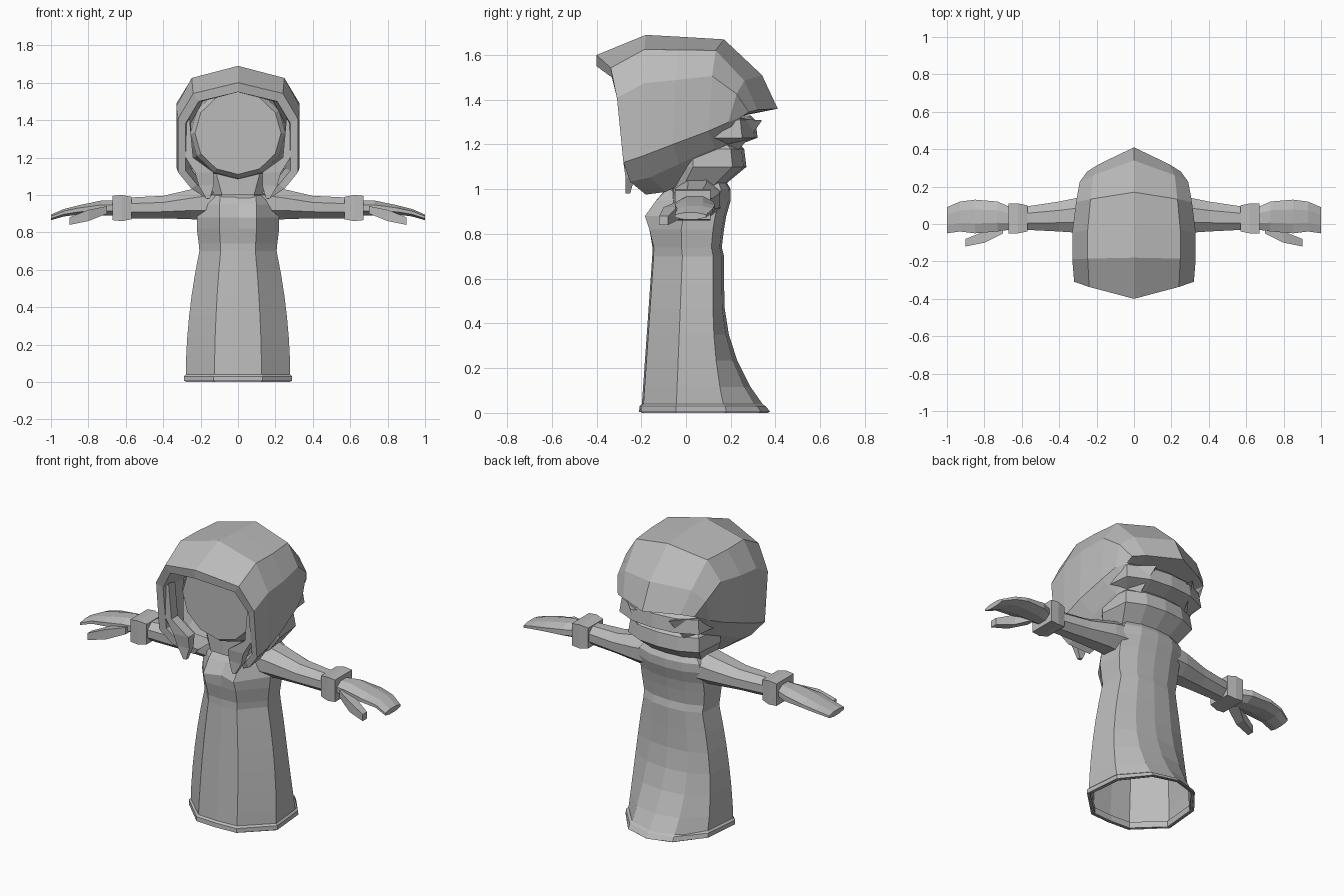
import bpy, bmesh, math
from mathutils import Vector

default_cube = bpy.data.objects.get("Cube")
if default_cube:
    bpy.data.objects.remove(default_cube)

GREY = (.5, .5, .5, 1)
clay = bpy.data.materials.new("clay grey")
clay.use_nodes = True
clay.diffuse_color = GREY
clay.node_tree.nodes["Principled BSDF"].inputs["Base Color"].default_value = GREY


def loft(name, rings, closed=True, capped=False):
    """Skin a list of equally long point rings with flat faces."""
    bm = bmesh.new()
    rows = [[bm.verts.new(point) for point in ring] for ring in rings]
    count = len(rows[0])
    for lower, upper in zip(rows, rows[1:]):
        for i in range(count if closed else count - 1):
            j = (i + 1) % count
            bm.faces.new((lower[i], lower[j], upper[j], upper[i]))
    if capped:
        bm.faces.new(rows[0])
        bm.faces.new(rows[-1])
    bmesh.ops.recalc_face_normals(bm, faces=bm.faces[:])
    mesh = bpy.data.meshes.new(name)
    bm.to_mesh(mesh)
    bm.free()
    mesh.materials.append(clay)
    part = bpy.data.objects.new(name, mesh)
    bpy.context.collection.objects.link(part)


# Half of the ten-sided body section: share of width, of depth and of the train
SECTION = [(0, 0, 0), (.45, .02, 0), (1, .42, 0), (.93, .85, .3), (.5, .97, .85), (0, 1, 1)]


def body_ring(z, width, front, back, train=0, bust=0):
    half = []
    for across, along, trailing in SECTION:
        y = front + (back - front) * along + train * trailing
        half.append((width * across, y, z))
    x, y, z = half[1]
    half[1] = (x, y - bust, z)
    return half + [(-x, y, z) for x, y, z in half[-2:0:-1]]


def limb_ring(centre, across, up, sides):
    """Regular section whose flat sides lie at the tips of two half axes."""
    reach = 1 / math.cos(math.pi / sides)
    ring = []
    for k in range(sides):
        angle = math.tau * (k + .5) / sides
        ring.append(centre + (across * math.cos(angle) + up * math.sin(angle)) * reach)
    return ring


# Gown, flaring to a train at the back and open underneath
def skirt_ring(z, spread=0):
    width = .28 - .15 * z * z
    train = .2 * max(0, 1 - z / .55) ** 2.2
    return body_ring(z, width + spread, -.2 + .07 * z - spread, .17 + spread, train)


skirt = [skirt_ring(.7 * step / 6) for step in range(7)]
bodice = [
    body_ring(.74, .21, -.15, .16),
    body_ring(.82, .22, -.16, .17, bust=.01),
    body_ring(.88, .22, -.15, .18, bust=.04),
    body_ring(.95, .22, -.12, .2, bust=.02),
    body_ring(1, .21, -.09, .2),
    body_ring(1.05, .17, -.05, .17),
]
loft("gown", skirt + bodice)
loft("gown_hem", [skirt_ring(z, spread) for z, spread in
                  ((.04, 0), (.03, .01), (.005, .01), (.005, -.01), (.04, -.01))])

# Neck and collar
loft("neck", [body_ring(z, .1, -.06, .1) for z in (.95, 1.1)])
collar = [body_ring(1, .19, -.1, .18), body_ring(1.05, .2, -.1, .17), body_ring(1.05, .14, -.06, .13)]
loft("collar", [[(x, y, z + .3 * min(0, y)) for x, y, z in ring] for ring in collar])


# Arms, cuffs, hands, thumbs and hair locks, built once for each side
def limb(name, sides, side, stations, upright=False):
    rings = []
    for x, y, z, half_depth, half_height in stations:
        across = Vector((0, half_depth, 0))
        up = Vector((half_height, 0, 0)) if upright else Vector((0, 0, half_height))
        ring = limb_ring(Vector((x, y, z)), across, up, sides)
        rings.append([(p.x * side, p.y, p.z) for p in ring])
    loft(name, rings, capped=True)


for label, side in (("left", 1), ("right", -1)):
    limb(label + "_arm", 8, side, [
        (.12, .05, .96, .11, .1),
        (.25, .05, .95, .1, .08),
        (.4, .04, .935, .08, .06),
        (.6, .03, .93, .06, .055),
    ])
    limb(label + "_cuff", 4, side, [
        (.57, .03, .93, .07, .06),
        (.62, .03, .93, .08, .07),
        (.67, .03, .93, .08, .065),
    ])
    limb(label + "_hand", 8, side, [
        (.66, .03, .93, .06, .04),
        (.73, .04, .93, .08, .04),
        (.85, .04, .92, .09, .025),
        (.93, .04, .905, .08, .02),
        (1, .02, .88, .07, .015),
    ])
    limb(label + "_thumb", 4, side, [
        (.7, -.01, .92, .04, .02),
        (.8, -.07, .89, .03, .03),
        (.9, -.1, .86, .02, .02),
    ])
    limb(label + "_hair_lock", 4, side, [
        (.27, -.25, 1.42, .03, .01),
        (.26, -.25, 1.2, .03, .02),
        (.18, -.25, 1.12, .03, .05),
        (.17, -.25, 1.05, .02, .04),
        (.16, -.26, .98, .01, .01),
    ], upright=True)

# Stepped hair tiers at the back of the head
tiers = [body_ring(1, .19, -.14, .15)]
for tier in range(2):
    z = 1.1 + .13 * tier
    back = .27 + .05 * tier
    for rise, inset in ((0, 0), (.08, .01), (.1, .03)):
        tiers.append(body_ring(z + rise, .25 + .03 * tier - inset, -.14, back - inset))
loft("hair_tiers", tiers, capped=True)


# Flat oval face whose edge slopes back under the chin
def face_ring(y, size):
    points = []
    for k in range(12):
        angle = math.tau * k / 12
        points.append((.23 * size * math.sin(angle), y, 1.33 + .22 * size * math.cos(angle)))
    return points


loft("face", [face_ring(-.19, 1), face_ring(-.16, 1.1), face_ring(-.02, 1.2)], capped=True)


# Hair cap: arches from jaw over crown to jaw, from the inner rim to the back tip
def arch(width, top_y, top_z, low_y, low_z):
    height = top_z - low_z
    half = []
    for spread, fall in ((0, 0), (.75, .12), (1, .4), (1, 1)):
        y = top_y + (low_y - top_y) * fall ** .3
        half.append((width * spread, y, top_z - height * fall))
    for spread, inward, drop in ((.78, .03, .18), (.5, .1, .3)):
        half.append((width * spread, low_y + inward, low_z - height * drop))
    return [(-x, y, z) for x, y, z in half[:0:-1]] + half


loft("hair_cap", [
    arch(.25, -.16, 1.55, -.15, 1.14),
    arch(.28, -.4, 1.55, -.27, 1.13),
    arch(.32, -.4, 1.6, -.28, 1.12),
    arch(.33, -.18, 1.69, -.19, 1.15),
    arch(.33, 0, 1.68, -.06, 1.2),
    arch(.31, .17, 1.67, .1, 1.26),
    arch(.29, .34, 1.51, .19, 1.3),
    arch(.25, .41, 1.36, .24, 1.32),
    arch(.2, .26, 1.33, .18, 1.3),
], closed=False)
